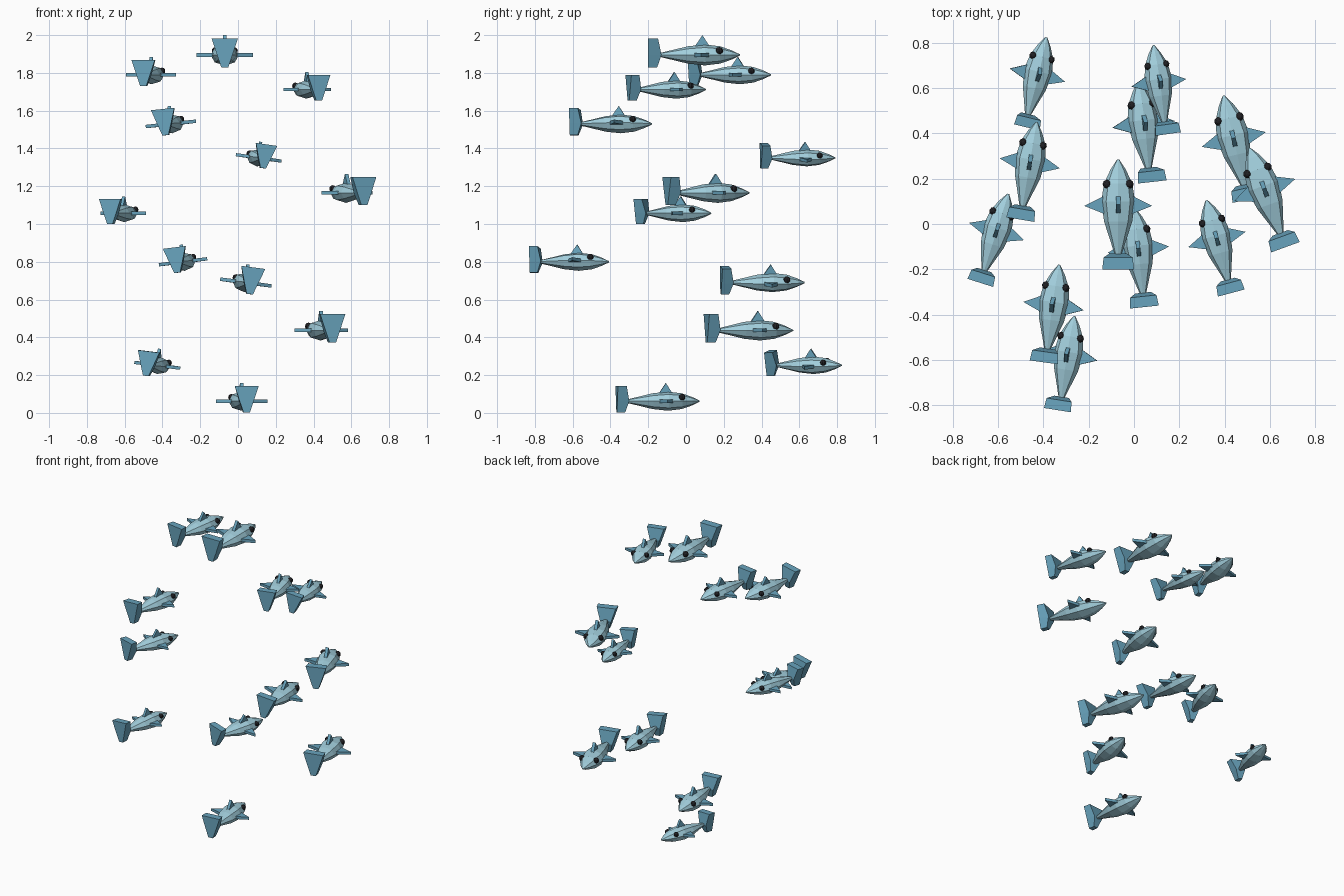
import bpy, bmesh
from math import sin, cos, pi, radians
from mathutils import Matrix, Vector

if "Cube" in bpy.data.objects:
    bpy.data.objects.remove(bpy.data.objects["Cube"])


def material(name, rgb):
    m = bpy.data.materials.new(name)
    m.diffuse_color = (*rgb, 1)
    m.use_nodes = True
    m.node_tree.nodes["Principled BSDF"].inputs["Base Color"].default_value = m.diffuse_color
    return m


SKIN = material("skin", (0.36, 0.62, 0.72))
FIN = material("fin", (0.14, 0.37, 0.51))
DARK = material("eye_dark", (0.015, 0.015, 0.018))


def finish(bm, name, mat):
    bmesh.ops.recalc_face_normals(bm, faces=bm.faces)
    me = bpy.data.meshes.new(name)
    bm.to_mesh(me)
    bm.free()
    me.materials.append(mat)
    return me


def loft(bm, rings):
    """Skin a list of equal-length point loops and cap both ends."""
    loops = [[bm.verts.new(p) for p in ring] for ring in rings]
    n = len(loops[0])
    for a, b in zip(loops, loops[1:]):
        for i in range(n):
            j = (i + 1) % n
            bm.faces.new((a[i], a[j], b[j], b[i]))
    bm.faces.new(loops[0])
    bm.faces.new(loops[-1])


# Body: eight-sided flattened spindle, nose towards +y
def body_mesh():
    bm = bmesh.new()
    profile = [(0.205, 0.005), (0.16, 0.034), (0.10, 0.062), (0.02, 0.075),
               (-0.07, 0.062), (-0.15, 0.036), (-0.225, 0.012)]
    loft(bm, [[(r * cos(k * pi / 4), y, 0.74 * r * sin(k * pi / 4)) for k in range(8)]
              for y, r in profile])
    return finish(bm, "body", SKIN)


# Dorsal fin: thin upright triangle
def dorsal_mesh():
    bm = bmesh.new()
    tri = [(-0.035, 0.043), (0.047, 0.043), (0.007, 0.105)]
    loft(bm, [[(x, y, z) for y, z in tri] for x in (-0.01, 0.01)])
    return finish(bm, "dorsal_fin", FIN)


# Side fins: thin flat triangles, mirrored
def side_fin_mesh():
    bm = bmesh.new()
    for s in (-1, 1):
        tri = [(0.05, 0.05), (0.15, 0.0), (0.05, -0.04)]
        loft(bm, [[(s * x, y, z) for x, y in tri] for z in (-0.01, 0.01)])
    return finish(bm, "side_fins", FIN)


# Tail: wedge, wide at the top and narrow at the bottom
def tail_mesh():
    bm = bmesh.new()
    rings = []
    for z, w, front in ((-0.067, 0.018, -0.233), (0.0, 0.041, -0.21), (0.088, 0.07, -0.228)):
        rings.append([(-w, -0.28, z), (w, -0.28, z), (w * 0.92, front, z), (-w * 0.92, front, z)])
    loft(bm, rings)
    return finish(bm, "tail_fin", FIN)


# Eyes: faceted balls on both sides of the head
def eyes_mesh():
    bm = bmesh.new()
    for s in (-1, 1):
        bmesh.ops.create_uvsphere(bm, u_segments=8, v_segments=6, radius=0.02,
                                  matrix=Matrix.Translation((s * 0.049, 0.096, 0.022)))
    return finish(bm, "eyes", DARK)


parts = [body_mesh(), dorsal_mesh(), side_fin_mesh(), tail_mesh(), eyes_mesh()]

# School: nose x, nose y, height, yaw, tilt (degrees), scale
school = [
    (-0.07, 0.285, 1.895, 0, 0, 1.0),
    (-0.43, 0.45, 1.79, -9.5, 0, 0.90),
    (0.32, 0.105, 1.712, 15, 0, 0.875),
    (-0.33, -0.18, 1.53, -8, 6, 0.90),
    (0.086, 0.79, 1.35, 8, -8, 0.82),
    (0.51, 0.335, 1.165, 20, 0, 0.96),
    (-0.555, 0.133, 1.057, -17.5, 0, 0.85),
    (-0.263, -0.407, 0.80, -9, 7, 0.87),
    (0.02, 0.628, 0.69, 6.5, -7.5, 0.92),
    (0.396, 0.567, 0.437, 13, 0, 0.97),
    (-0.387, 0.825, 0.252, -13.5, -7, 0.84),
    (0.0, 0.072, 0.062, 6, 0, 0.91),
]
for i, (x, y, z, yaw, tilt, s) in enumerate(school, 1):
    rot = Matrix.Rotation(radians(yaw), 4, 'Z') @ Matrix.Rotation(radians(-tilt), 4, 'Y')
    origin = Vector((x, y, z)) - rot @ Vector((0, 0.205 * s, 0))
    for me in parts:
        ob = bpy.data.objects.new(f"fish_{i:02d}_{me.name}", me)
        ob.matrix_world = Matrix.Translation(origin) @ rot @ Matrix.Scale(s, 4)
        bpy.context.collection.objects.link(ob)
